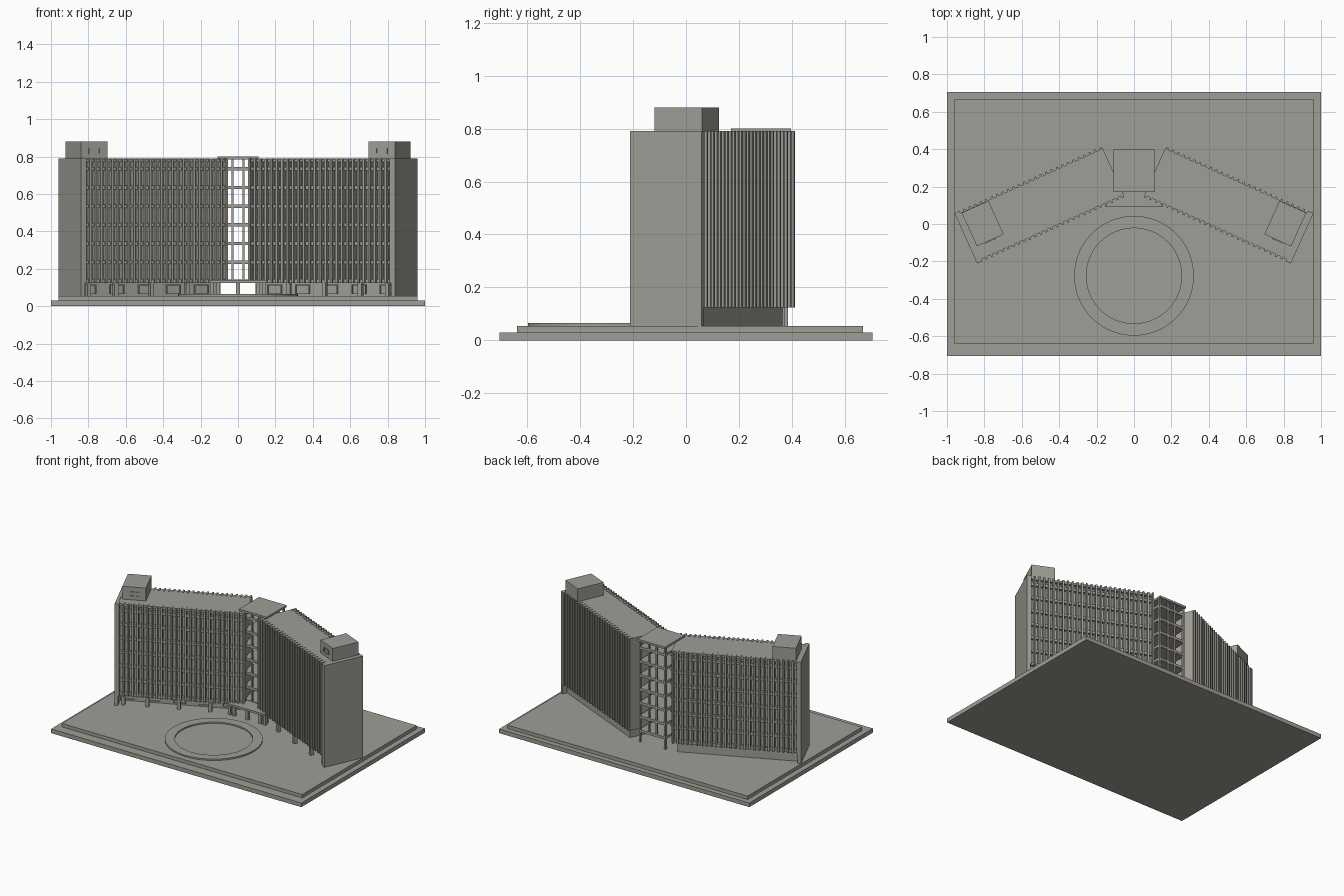
import bpy, bmesh, math

if "Cube" in bpy.data.objects:
    bpy.data.objects.remove(bpy.data.objects["Cube"])

A = math.radians(24.3)      # wing sweep angle
L, D = 0.865, 0.295         # wing length and depth
Z0, Z1 = 0.125, 0.79        # underside and top of the upper floors

mat = bpy.data.materials.new("concrete_grey")
mat.diffuse_color = (0.35, 0.34, 0.305, 1)
mat.use_nodes = True
mat.node_tree.nodes["Principled BSDF"].inputs["Base Color"].default_value = mat.diffuse_color


def finish(name, bm):
    bmesh.ops.recalc_face_normals(bm, faces=bm.faces)
    me = bpy.data.meshes.new(name)
    bm.to_mesh(me)
    bm.free()
    me.materials.append(mat)
    ob = bpy.data.objects.new(name, me)
    bpy.context.collection.objects.link(ob)
    return ob


def plain(x, y):
    return x, y


def wing(side):
    """Map along-wing u and depth v to the plan of the left or right wing."""
    def place(u, v):
        x = 0.05 + u * math.cos(A) + v * math.sin(A)
        return side * x, 0.145 - u * math.sin(A) + v * math.cos(A)
    return place


def boxes(name, items, place=plain):
    """One object from boxes given as (u0, u1, v0, v1, z0, z1)."""
    bm = bmesh.new()
    for u0, u1, v0, v1, z0, z1 in items:
        rings = []
        for z in (z0, z1):
            rings.append([bm.verts.new((*place(u, v), z))
                          for u, v in ((u0, v0), (u1, v0), (u1, v1), (u0, v1))])
        lo, hi = rings
        bm.faces.new(lo[::-1])
        bm.faces.new(hi)
        for i in range(4):
            j = (i + 1) % 4
            bm.faces.new((lo[i], lo[j], hi[j], hi[i]))
    return finish(name, boxes_bm(bm))


def boxes_bm(bm):
    return bm


def ring(name, cx, cy, r0, r1, z0, z1, n=64):
    bm = bmesh.new()
    loops = []
    for r, z in ((r0, z0), (r1, z0), (r1, z1), (r0, z1)):
        loops.append([bm.verts.new((cx + r * math.cos(2 * math.pi * i / n),
                                    cy + r * math.sin(2 * math.pi * i / n), z))
                      for i in range(n)])
    for k in range(4):
        a, b = loops[k], loops[(k + 1) % 4]
        for i in range(n):
            j = (i + 1) % n
            bm.faces.new((a[i], a[j], b[j], b[i]))
    return finish(name, bm)


# Ground plates and the round drive
boxes("base_plate", [(-1, 1, -0.705, 0.705, 0, 0.03)])
boxes("plaza", [(-0.96, 0.96, -0.638, 0.668, 0.03, 0.055)])
ring("round_kerb", 0, -0.277, 0.255, 0.32, 0.055, 0.065)

floors = [0.135 + 0.1 * i for i in range(7)]

for side, tag in ((-1, "left"), (1, "right")):
    p = wing(side)

    # Glazed body with solid end walls and roof
    boxes(tag + "_body", [(0.01, L - 0.01, 0.035, D - 0.035, Z0, Z1 - 0.01)], p)
    boxes(tag + "_end_wall", [(L - 0.022, L, 0, D, 0.055, Z1)], p)
    boxes(tag + "_inner_wall", [(0, 0.015, 0.012, D - 0.012, Z0, Z1 - 0.003)], p)
    boxes(tag + "_roof", [(0, L - 0.01, 0.012, D - 0.012, Z1 - 0.02, Z1 - 0.003)], p)

    # Floor bands that show between the fins
    boxes(tag + "_floor_bands",
          [(0.005, L - 0.01, 0.014, D - 0.014, z - 0.01, z + 0.01) for z in floors], p)

    # Vertical fins on both long faces
    n = 27
    fins = []
    for i in range(n):
        u = 0.004 + i * (L - 0.034) / (n - 1)
        fins += [(u, u + 0.012, 0, 0.036, Z0, Z1),
                 (u, u + 0.012, D - 0.036, D, Z0, Z1)]
    boxes(tag + "_fins", fins, p)

    # Recessed ground floor with framed windows
    boxes(tag + "_ground_floor", [(0.035, L - 0.01, 0.09, D - 0.035, 0.055, Z0)], p)
    frames = []
    for i in range(5):
        c = 0.12 + i * 0.165
        w = 0.042
        frames += [(c - w, c + w, 0.082, 0.092, 0.064, 0.069),
                   (c - w, c + w, 0.082, 0.092, 0.112, 0.117),
                   (c - w, c - w + 0.005, 0.082, 0.092, 0.069, 0.112),
                   (c + w - 0.005, c + w, 0.082, 0.092, 0.069, 0.112)]
    boxes(tag + "_window_frames", frames, p)

    # Columns below the front face
    boxes(tag + "_columns",
          [(u, u + 0.022, 0.015, 0.04, 0.055, Z0)
           for u in (0.06, 0.22, 0.43, 0.64, 0.8)], p)

    # Rooftop plant room with a framed vent
    boxes(tag + "_plant_room", [(0.672, 0.829, 0.084, 0.281, Z1 - 0.01, 0.88)], p)
    boxes(tag + "_vent_frame",
          [(0.717, 0.783, 0.079, 0.085, 0.813, 0.818),
           (0.717, 0.783, 0.079, 0.085, 0.842, 0.847),
           (0.717, 0.722, 0.079, 0.085, 0.818, 0.842),
           (0.778, 0.783, 0.079, 0.085, 0.818, 0.842)], p)

# Central link: roof, open floors and posts
boxes("link_roof", [(-0.11, 0.11, 0.17, 0.397, 0.785, 0.8)])
boxes("link_floors", [(-0.105, 0.105, 0.2, 0.385, z - 0.009, z + 0.009)
                      for z in floors])
boxes("link_posts", [(x - 0.006, x + 0.006, y, y + 0.014, 0.055 if abs(x) > 0.09 else Z0, 0.79)
                     for x, y in ((-0.03, 0.2), (0.03, 0.2), (-0.03, 0.371),
                                  (0.03, 0.371), (-0.1, 0.371), (0.1, 0.371))])

# Entrance canopy on columns
boxes("entrance_canopy", [(-0.155, 0.155, 0.09, 0.2, 0.125, 0.14),
                          (-0.06, 0.06, 0.2, 0.385, 0.125, 0.14)])
boxes("entrance_columns", [(x - 0.01, x + 0.01, 0.1, 0.12, 0.055, 0.125)
                           for x in (-0.14, -0.105, 0, 0.105, 0.14)])
